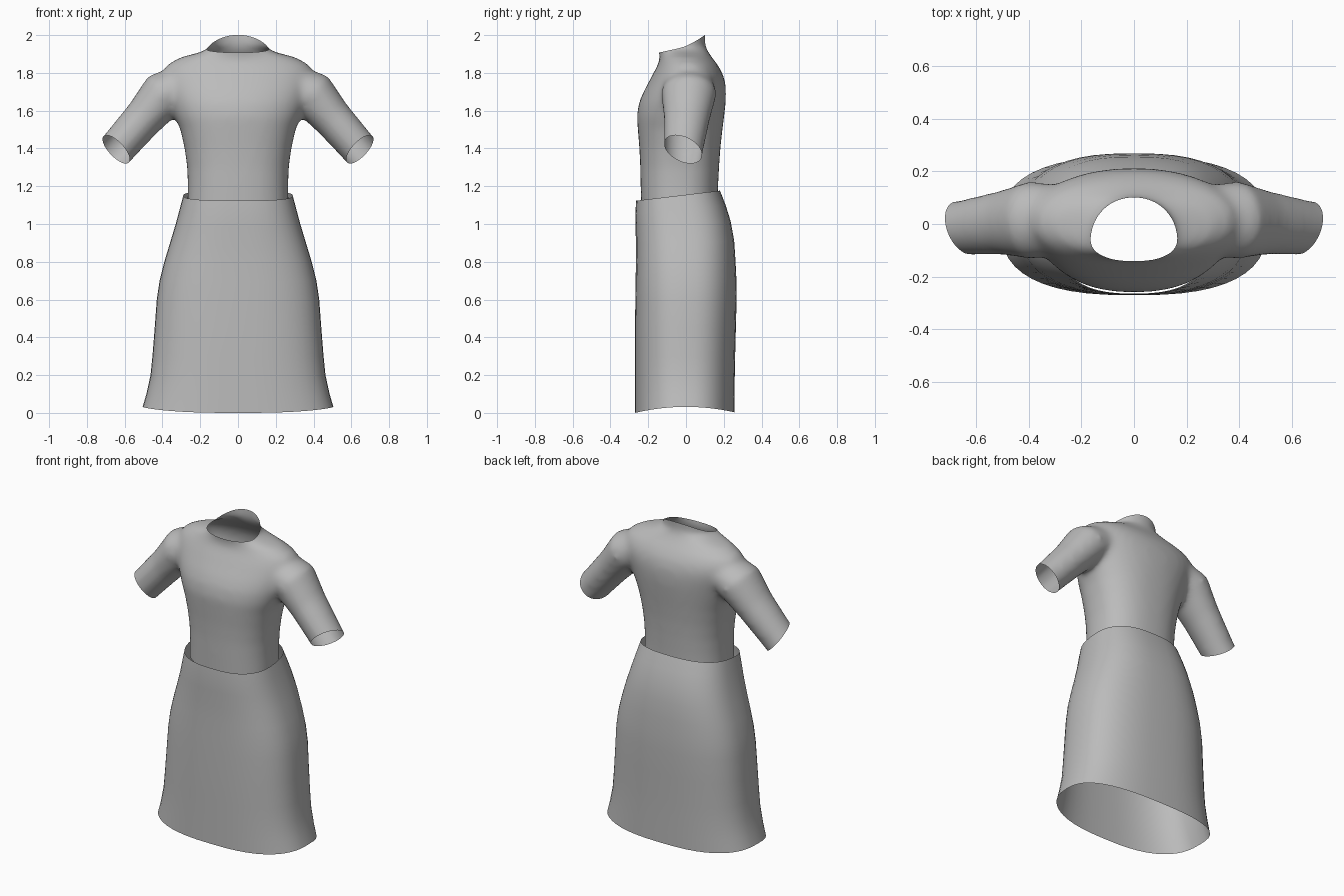
import bpy, bmesh, math
from mathutils import Vector

if "Cube" in bpy.data.objects:
    bpy.data.objects.remove(bpy.data.objects["Cube"])

SEG = 48
cloth = bpy.data.materials.new("grey cloth")
cloth.use_nodes = True
grey = (0.5, 0.5, 0.5, 1)
cloth.diffuse_color = grey
cloth.node_tree.nodes["Principled BSDF"].inputs["Base Color"].default_value = grey


def oval(z, half_width, front, back, power):
    """Horizontal rounded ring spanning front..back in y."""
    ring = []
    for i in range(SEG):
        a = 2 * math.pi * i / SEG
        c, s = math.cos(a), math.sin(a)
        x = math.copysign(abs(c) ** (2 / power), c) * half_width
        y = math.copysign(abs(s) ** (2 / power), s) * (back - front) / 2
        ring.append(Vector((x, y + (front + back) / 2, z)))
    return ring


def loft(bm, rings, closed):
    """Skin a list of rings, optionally capping both ends."""
    loops = [[bm.verts.new(p) for p in ring] for ring in rings]
    for lo, hi in zip(loops, loops[1:]):
        for i in range(SEG):
            j = (i + 1) % SEG
            bm.faces.new((lo[i], lo[j], hi[j], hi[i]))
    if closed:
        bm.faces.new(loops[0][::-1])
        bm.faces.new(loops[-1])


def finish(name, bm):
    bmesh.ops.recalc_face_normals(bm, faces=bm.faces)
    mesh = bpy.data.meshes.new(name)
    bm.to_mesh(mesh)
    bm.free()
    mesh.materials.append(cloth)
    mesh.shade_smooth()
    obj = bpy.data.objects.new(name, mesh)
    bpy.context.collection.objects.link(obj)
    return obj


def cut(bm, point, normal, inside=lambda p: True):
    """Open the shell by removing what lies beyond a plane."""
    verts = [v for v in bm.verts if inside(v.co)]
    chosen = set(verts)
    edges = [e for e in bm.edges if all(v in chosen for v in e.verts)]
    faces = [f for f in bm.faces if all(v in chosen for v in f.verts)]
    bmesh.ops.bisect_plane(bm, geom=verts + edges + faces, plane_co=point,
                           plane_no=normal, clear_outer=True)


# Skirt: z, half width, front y, back y
skirt_profile = [
    (0.032, .505, -.27, .256), (0.1, .485, -.27, .257), (0.2, .463, -.27, .258),
    (0.3, .453, -.27, .26), (0.45, .441, -.27, .264), (0.6, .43, -.268, .268),
    (0.7, .415, -.267, .267), (0.8, .39, -.265, .262), (0.9, .36, -.265, .255),
    (1.0, .33, -.267, .236), (1.08, .309, -.268, .21), (1.155, .29, -.264, .18)]
bm = bmesh.new()
rings = [oval(*row, 2.6) for row in skirt_profile]
for ring in rings:
    for p in ring:
        t = p.z / 1.155
        p.z += 0.12 * p.y * t ** 4 - 0.032 * (p.y / 0.27) ** 2 * (1 - t) ** 6 / (1 - .0277) ** 6
loft(bm, rings, False)
finish("skirt", bm)

# Shirt torso: z, half width, front y, back y, roundness
torso_profile = [
    (1.02, .27, -.235, .165, 2.4), (1.2, .266, -.24, .17, 2.4),
    (1.3, .269, -.242, .175, 2.4), (1.4, .283, -.247, .182, 2.4),
    (1.5, .305, -.255, .193, 2.4), (1.57, .335, -.26, .202, 2.3),
    (1.64, .365, -.25, .21, 2.2), (1.7, .385, -.225, .212, 2.2),
    (1.75, .4, -.198, .208, 2.2), (1.8, .4, -.172, .193, 2.2),
    (1.845, .375, -.147, .166, 2.2), (1.885, .3, -.137, .135, 2),
    (1.92, .2, -.145, .112, 2), (1.95, .155, -.155, .1, 2),
    (2.06, .145, -.165, .108, 2)]
bm = bmesh.new()
loft(bm, [oval(*row) for row in torso_profile], True)

# Sleeves: centre, thickness direction (x, z), half thickness, half depth
sleeve_profile = [
    ((.27, .015, 1.74), (.4, .9), .11, .13),
    ((.39, .015, 1.69), (.67, .74), .127, .147),
    ((.5, .005, 1.56), (.67, .74), .107, .122),
    ((.645, -.013, 1.395), (.7, .71), .098, .105),
    ((.77, -.03, 1.255), (.7, .71), .095, .1)]
for side in (1, -1):
    rings = []
    for centre, (ux, uz), thick, depth in sleeve_profile:
        u = Vector((ux, 0, uz)).normalized() * thick
        ring = []
        for i in range(SEG):
            a = 2 * math.pi * i / SEG
            p = Vector(centre) + u * math.cos(a) + Vector((0, depth * math.sin(a), 0))
            ring.append(Vector((p.x * side, p.y, p.z)))
        rings.append(ring)
    loft(bm, rings, True)
shirt = finish("shirt", bm)

# Fuse torso and sleeves into one skin
remesh = shirt.modifiers.new("fuse", 'REMESH')
remesh.mode = 'VOXEL'
remesh.voxel_size = 0.016
fused = shirt.evaluated_get(bpy.context.evaluated_depsgraph_get())
bm = bmesh.new()
bm.from_mesh(fused.to_mesh())
fused.to_mesh_clear()
bpy.data.objects.remove(shirt)
for _ in range(8):
    bmesh.ops.smooth_vert(bm, verts=bm.verts, factor=0.5,
                          use_axis_x=True, use_axis_y=True, use_axis_z=True)

# Open the waist, neck and cuffs
cut(bm, (0, 0, 1.1), (0, 0, -1))
cut(bm, (0, .1, 2.0), (0, -.095, .25))
for side in (1, -1):
    cut(bm, (.645 * side, -.015, 1.395), (.66 * side, -.36, -.64),
        lambda p: p.x * side > 0.46)

# Dip the collar between front and back
for v in bm.verts:
    if v.co.z > 1.88:
        bow = max(0, 1 - ((v.co.y + .025) / .125) ** 2)
        v.co.z -= 0.02 * bow * min(1, (v.co.z - 1.88) / .08)
finish("shirt", bm)
